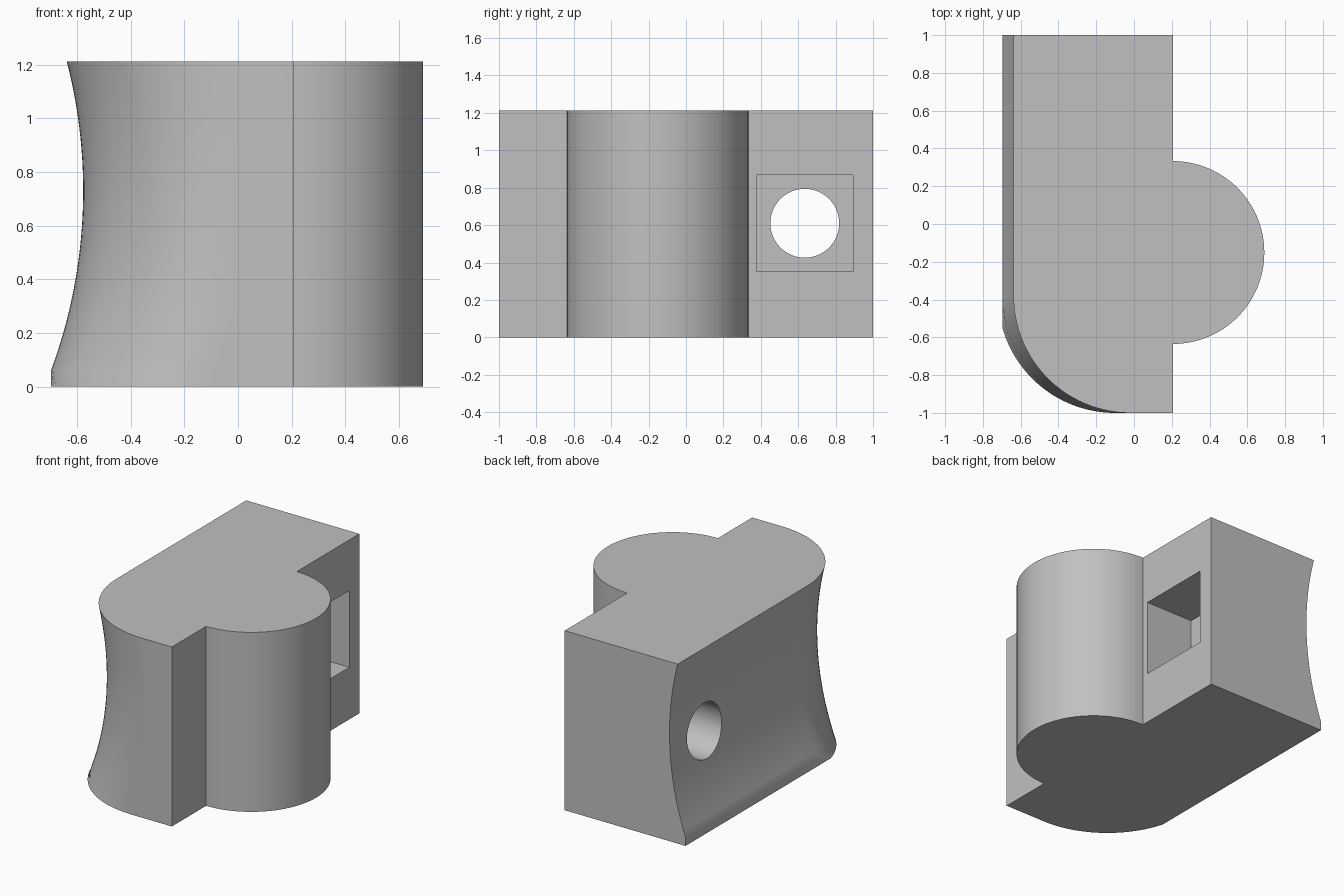
import bpy, bmesh
from math import sin, cos, acos, pi, sqrt, radians

default = bpy.data.objects.get("Cube")
if default:
    bpy.data.objects.remove(default, do_unlink=True)

HEIGHT = 1.212
FLAT_X = 0.206        # flat right-hand face
LIMIT_X = -0.697      # stock limit at the foot of the concave side
CORNER = 0.62         # radius of the rounded front left corner
LOBE_Y, LOBE_R = -0.151, 0.484
HOLE_Y, HOLE_Z, HOLE_R = 0.635, 0.61, 0.184
POCKET, POCKET_DEPTH = 0.517, 0.36
WAIST_X, WAIST_Z, WAIST_R = -0.577, 0.73, 1.93

grey = bpy.data.materials.new("plain grey")
grey.use_nodes = True
colour = (0.53, 0.53, 0.53, 1)
grey.diffuse_color = colour
grey.node_tree.nodes["Principled BSDF"].inputs["Base Color"].default_value = colour


def concave_x(z):
    return WAIST_X - WAIST_R + sqrt(WAIST_R ** 2 - (z - WAIST_Z) ** 2)


def outline(z):
    """Horizontal section of the body, counterclockwise."""
    x = concave_x(z)
    cx, cy = x + CORNER, CORNER - 1
    start = pi + acos(min(1, (cx - max(x, LIMIT_X)) / CORNER))
    pts = [(max(x, LIMIT_X), 1)]
    n = 28
    for i in range(n + 1):
        a = start + (1.5 * pi - start) * i / n
        pts.append((cx + CORNER * cos(a), cy + CORNER * sin(a)))
    pts.append((FLAT_X, -1))
    n = 48
    for i in range(n + 1):
        a = pi * (i / n - 0.5)
        pts.append((FLAT_X + LOBE_R * cos(a), LOBE_Y + LOBE_R * sin(a)))
    pts.append((FLAT_X, 1))
    return pts


# Body: sections lofted from the foot to the top
foot = WAIST_Z - sqrt(WAIST_R ** 2 - (LIMIT_X - WAIST_X + WAIST_R) ** 2)
steps = 28
levels = [0] + [foot + (HEIGHT - foot) * i / steps for i in range(steps + 1)]
bm = bmesh.new()
rings = [[bm.verts.new((x, y, z)) for x, y in outline(z)] for z in levels]
for low, high in zip(rings, rings[1:]):
    for i in range(len(low)):
        j = (i + 1) % len(low)
        bm.faces.new((low[i], low[j], high[j], high[i]))
bm.faces.new(rings[-1])
bm.faces.new(rings[0][::-1])
# Merge the flat sides into single faces
bmesh.ops.dissolve_limit(bm, angle_limit=radians(0.05), verts=bm.verts, edges=bm.edges)
bmesh.ops.recalc_face_normals(bm, faces=bm.faces)
mesh = bpy.data.meshes.new("body")
bm.to_mesh(mesh)
bm.free()
mesh.materials.append(grey)
body = bpy.data.objects.new("body", mesh)
bpy.context.collection.objects.link(body)


def cut(cutter):
    """Subtract the cutter from the body, then remove it."""
    cutter.hide_render = True
    cutter.data.materials.append(grey)
    bpy.ops.object.select_all(action='DESELECT')
    body.select_set(True)
    bpy.context.view_layer.objects.active = body
    mod = body.modifiers.new("cut", 'BOOLEAN')
    mod.operation = 'DIFFERENCE'
    mod.solver = 'EXACT'
    mod.object = cutter
    bpy.ops.object.modifier_apply(modifier=mod.name)
    bpy.data.objects.remove(cutter, do_unlink=True)


# Square pocket in the right-hand face
bpy.ops.mesh.primitive_cube_add(size=1, location=(FLAT_X, HOLE_Y, HOLE_Z))
pocket = bpy.context.object
pocket.name = "pocket_cutter"
pocket.scale = (2 * POCKET_DEPTH, POCKET, POCKET)
cut(pocket)

# Round hole from the pocket through the concave side
bpy.ops.mesh.primitive_cylinder_add(vertices=64, radius=HOLE_R, depth=1,
                                    location=(-0.5, HOLE_Y, HOLE_Z),
                                    rotation=(0, pi / 2, 0))
drill = bpy.context.object
drill.name = "hole_cutter"
cut(drill)

# Smooth the curved walls and keep the edges crisp
body.select_set(True)
bpy.context.view_layer.objects.active = body
bpy.ops.object.shade_smooth_by_angle(angle=radians(24))
